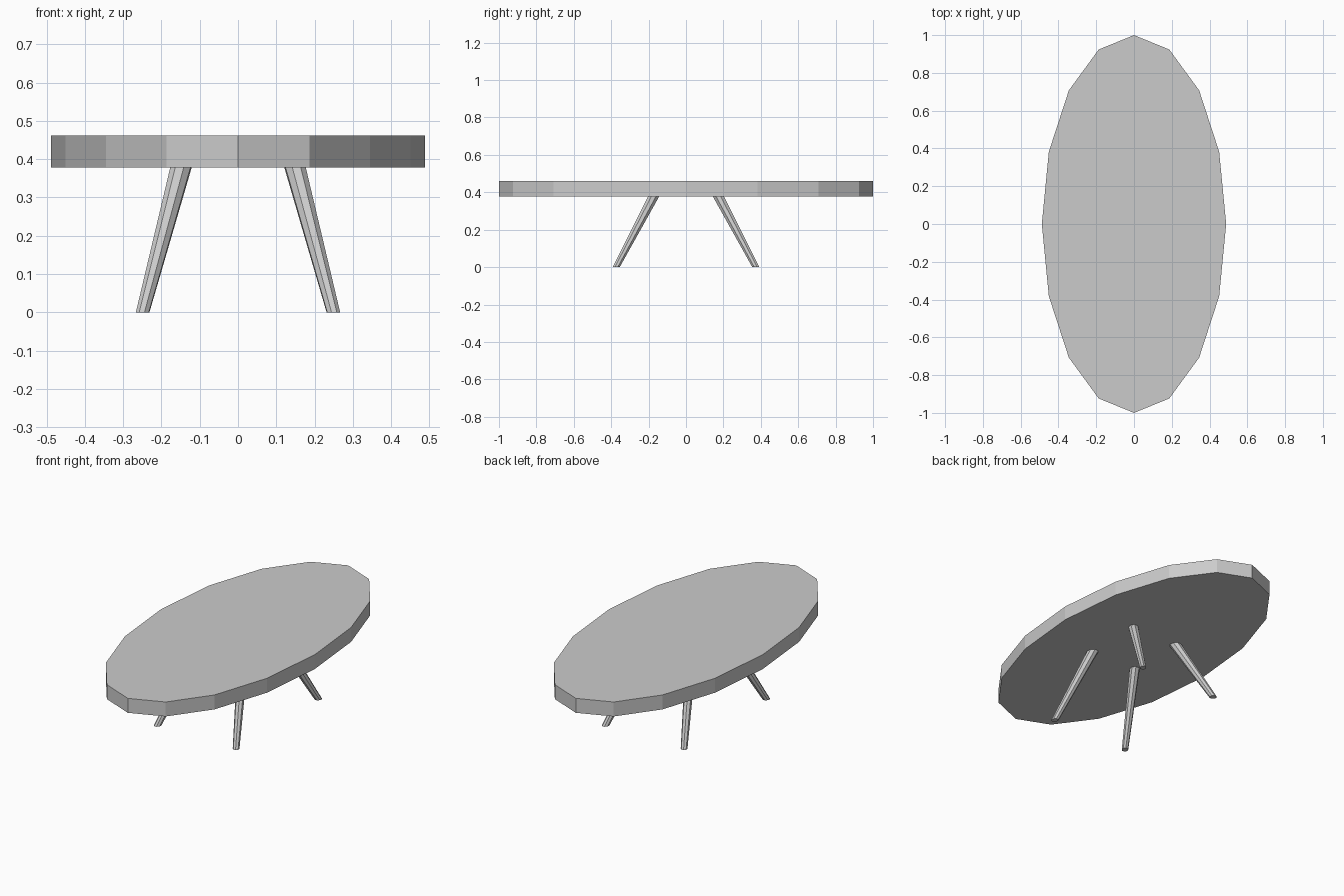
import bpy, bmesh, math
from mathutils import Vector

if "Cube" in bpy.data.objects:
    bpy.data.objects.remove(bpy.data.objects["Cube"])

TOP_Z, UNDER_Z = 0.461, 0.378


def loft(name, rings):
    """Closed solid through a list of rings with equal point counts."""
    bm = bmesh.new()
    loops = [[bm.verts.new(p) for p in ring] for ring in rings]
    n = len(loops[0])
    for a, b in zip(loops, loops[1:]):
        for i in range(n):
            j = (i + 1) % n
            bm.faces.new((a[i], a[j], b[j], b[i]))
    bm.faces.new(loops[0][::-1])
    bm.faces.new(loops[-1])
    bmesh.ops.recalc_face_normals(bm, faces=bm.faces)
    mesh = bpy.data.meshes.new(name)
    bm.to_mesh(mesh)
    bm.free()
    obj = bpy.data.objects.new(name, mesh)
    bpy.context.collection.objects.link(obj)
    return obj


def ellipse(cx, cy, z, rx, ry, sides, turn=0.0):
    ring = []
    for i in range(sides):
        a = 2 * math.pi * i / sides
        x, y = rx * math.cos(a), ry * math.sin(a)
        ring.append(Vector((cx + x * math.cos(turn) - y * math.sin(turn),
                            cy + x * math.sin(turn) + y * math.cos(turn), z)))
    return ring


# Oval sixteen-sided top
loft("table_top", [ellipse(0, 0, UNDER_Z, 0.488, 1.0, 16),
                   ellipse(0, 0, TOP_Z, 0.488, 1.0, 16)])

# Four splayed, tapered legs cut level at the floor and the underside
for sx, side in ((-1, "left"), (1, "right")):
    for sy, end in ((-1, "front"), (1, "back")):
        turn = math.atan2(sy * 0.2, sx * 0.1)
        loft(f"{end}_{side}_leg", [
            ellipse(sx * 0.249, sy * 0.373, 0.0, 0.0205, 0.0178, 8, turn),
            ellipse(sx * 0.149, sy * 0.173, UNDER_Z, 0.033, 0.0278, 8, turn)])
